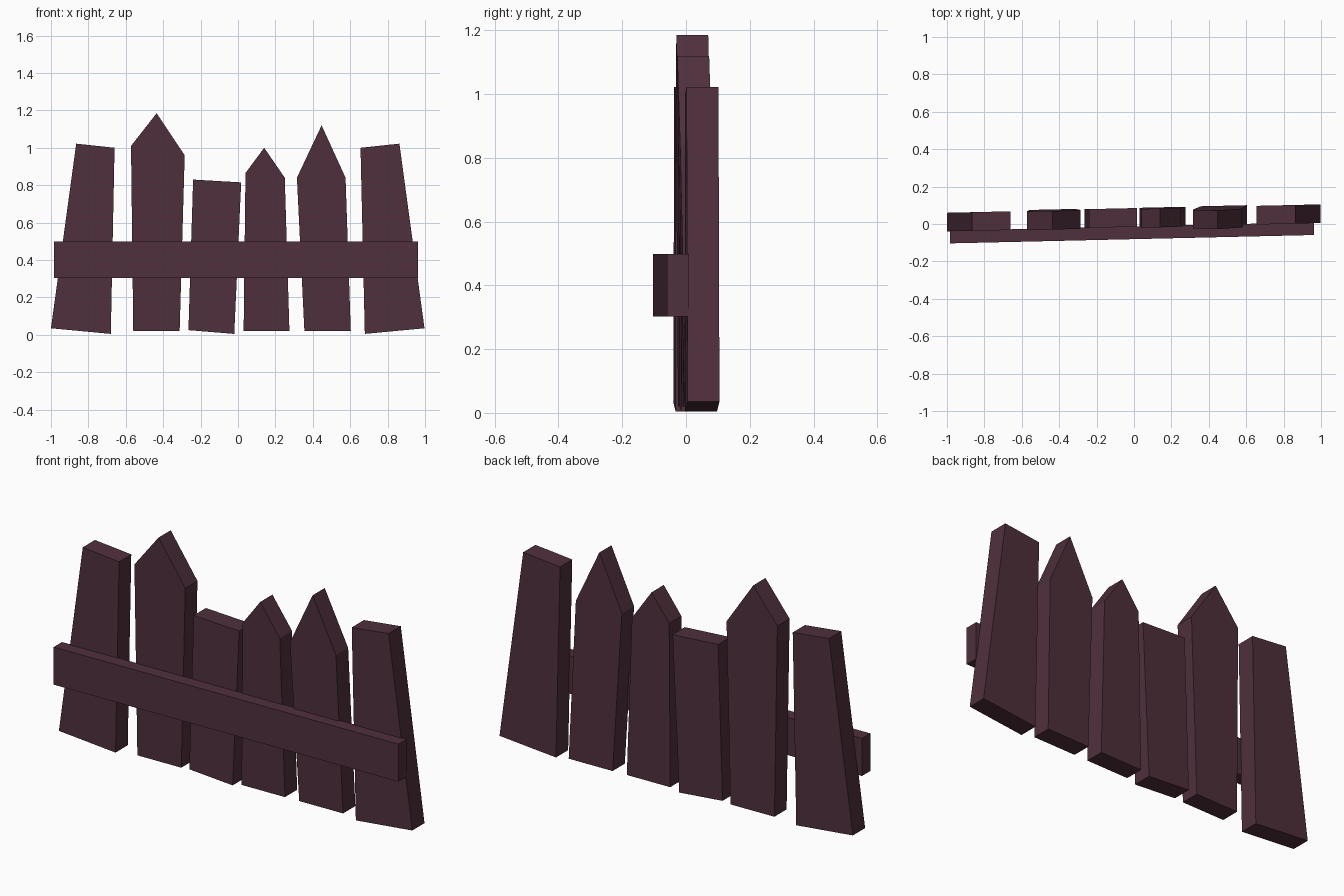
import bpy
import bmesh

if "Cube" in bpy.data.objects:
    bpy.data.objects.remove(bpy.data.objects["Cube"])

wood = bpy.data.materials.new("dark plum wood")
wood.diffuse_color = (0.078, 0.029, 0.046, 1)
wood.use_nodes = True
wood.node_tree.nodes["Principled BSDF"].inputs["Base Color"].default_value = wood.diffuse_color

SLOPE = 0.023  # the whole fence is turned slightly about z


def board(name, outline, front, thickness, lean=0.0):
    """Extrude an (x, z) outline backwards; front is its y at x = 0, z = 0."""
    bm = bmesh.new()
    lower = [bm.verts.new((x, front + SLOPE * x + lean * z, z)) for x, z in outline]
    face = bm.faces.new(lower)
    ext = bmesh.ops.extrude_face_region(bm, geom=[face])
    moved = [v for v in ext["geom"] if isinstance(v, bmesh.types.BMVert)]
    bmesh.ops.translate(bm, verts=moved, vec=(0, thickness, 0))
    bmesh.ops.recalc_face_normals(bm, faces=bm.faces)
    mesh = bpy.data.meshes.new(name)
    bm.to_mesh(mesh)
    bm.free()
    mesh.materials.append(wood)
    obj = bpy.data.objects.new(name, mesh)
    bpy.context.collection.objects.link(obj)


# Upright planks: outline, front y, lean
planks = [
    ([(-1.0, .035), (-.68, .005), (-.66, 1.0), (-.865, 1.022)], -.017, 0),
    ([(-.56, .02), (-.312, .02), (-.285, .96), (-.435, 1.185), (-.572, 1.01)], -.012, -.007),
    ([(-.265, .025), (-.02, .005), (.017, .815), (-.24, .83)], -.015, 0),
    ([(.03, .02), (.275, .02), (.25, .84), (.14, 1.0), (.04, .865)], -.014, -.007),
    ([(.355, .02), (.603, .02), (.575, .84), (.447, 1.12), (.315, .84)], -.013, -.022),
    ([(.678, .005), (.997, .035), (.863, 1.022), (.655, 1.0)], -.018, 0),
]
for i, (outline, front, lean) in enumerate(planks, 1):
    board(f"plank_{i}", outline, front, 0.1, lean)

# Cross rail nailed across the front
board("cross_rail", [(-.985, .303), (.962, .303), (.962, .498), (-.985, .498)], -.081, 0.068)
